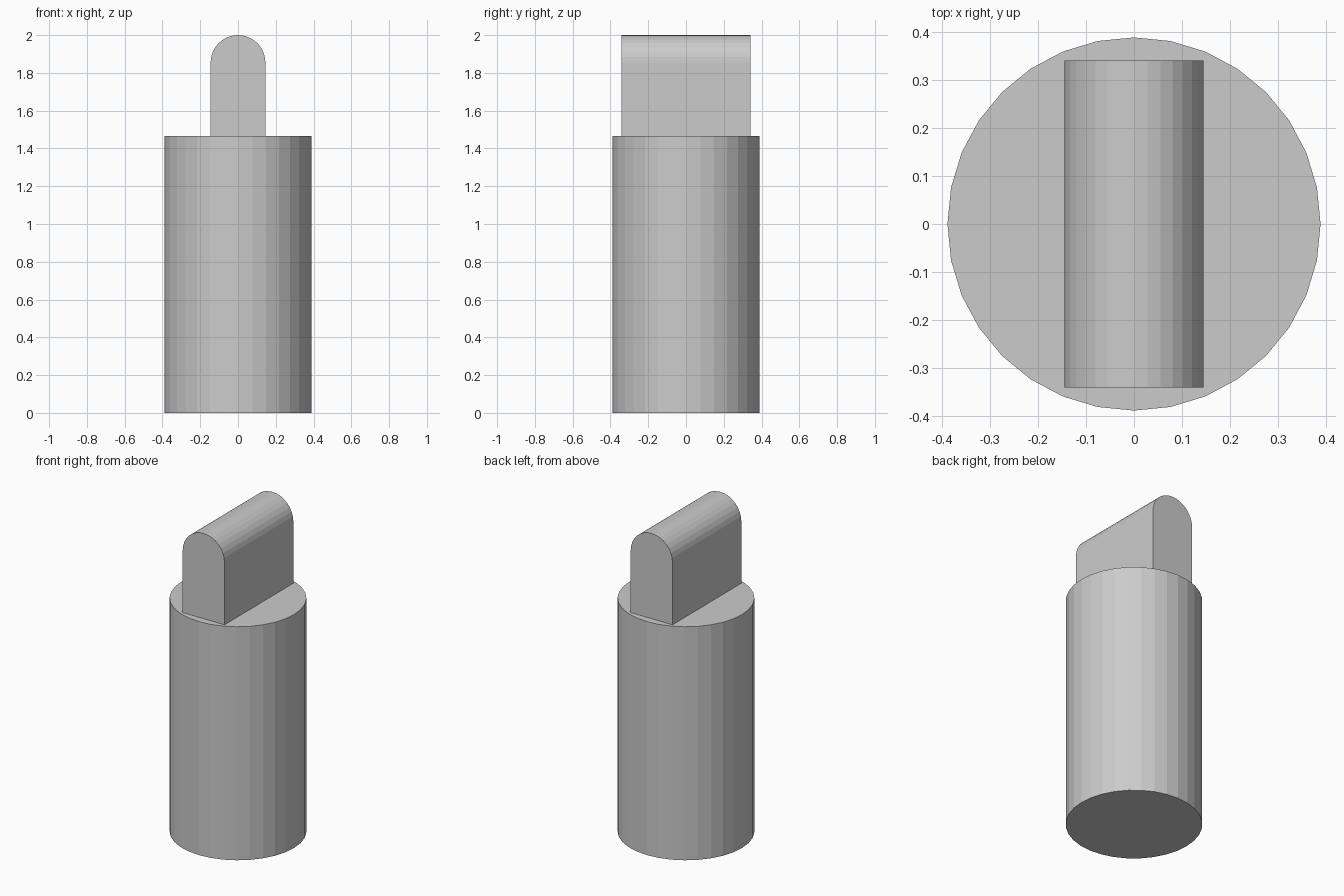
import bpy, bmesh, math

if "Cube" in bpy.data.objects:
    bpy.data.objects.remove(bpy.data.objects["Cube"])

BODY_R, BODY_H = 0.389, 1.465
TAB_R, TAB_HALF_LEN, TOP = 0.145, 0.341, 2.0


def extrude_profile(name, points, vec):
    """Closed prism from a planar outline pushed along vec."""
    bm = bmesh.new()
    face = bm.faces.new([bm.verts.new(p) for p in points])
    result = bmesh.ops.extrude_face_region(bm, geom=[face], use_keep_orig=True)
    verts = [g for g in result["geom"] if isinstance(g, bmesh.types.BMVert)]
    bmesh.ops.translate(bm, verts=verts, vec=vec)
    bmesh.ops.recalc_face_normals(bm, faces=bm.faces)
    mesh = bpy.data.meshes.new(name)
    bm.to_mesh(mesh)
    bm.free()
    obj = bpy.data.objects.new(name, mesh)
    bpy.context.collection.objects.link(obj)
    return obj


def arc(radius, steps, total):
    return [(radius * math.cos(total * i / steps), radius * math.sin(total * i / steps))
            for i in range(steps + 1)]


# Round body, 32 flat sides
circle = arc(BODY_R, 32, math.tau)[:-1]
extrude_profile("body", [(x, y, 0) for x, y in circle], (0, 0, BODY_H))

# Upright tab with a half-round top
outline = [(-TAB_R, BODY_H), (TAB_R, BODY_H)]
outline += [(x, TOP - TAB_R + z) for x, z in arc(TAB_R, 16, math.pi)]
extrude_profile("top_tab", [(x, -TAB_HALF_LEN, z) for x, z in outline],
                (0, 2 * TAB_HALF_LEN, 0))
